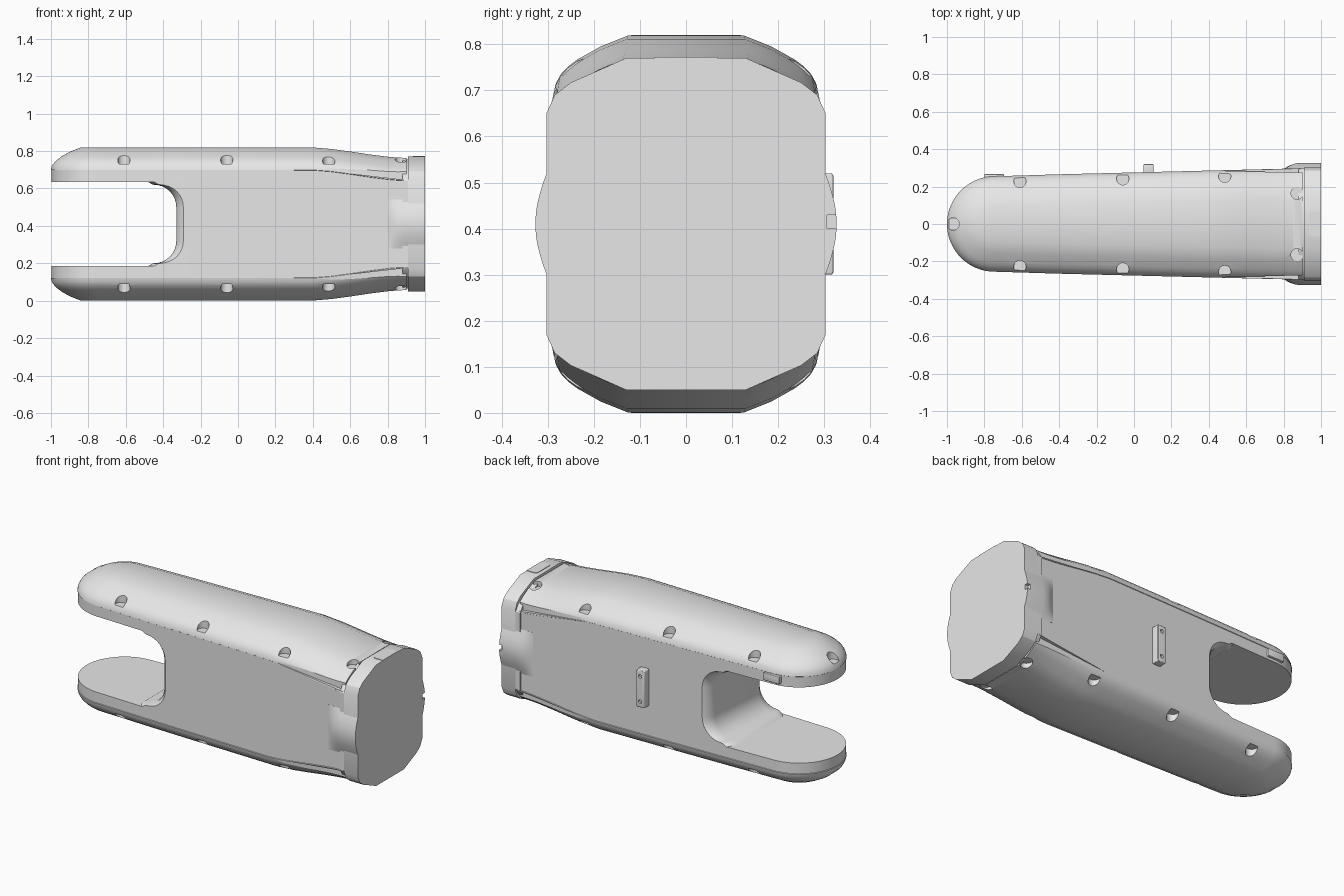
import bpy, bmesh, math

cube = bpy.data.objects.get("Cube")
if cube:
    bpy.data.objects.remove(cube, do_unlink=True)

MID = 0.41          # height of the mirror plane between the two prongs
NOSE_X, NOSE_R = -0.745, 0.255

grey = bpy.data.materials.new("light_grey")
grey.use_nodes = True
grey.diffuse_color = (0.8, 0.8, 0.8, 1)
grey.node_tree.nodes["Principled BSDF"].inputs["Base Color"].default_value = (0.8, 0.8, 0.8, 1)


def add_loft(bm, rings):
    """Bridge equal rings; close both ends with strips between mirrored points."""
    loops = [[bm.verts.new(p) for p in ring] for ring in rings]
    n = len(loops[0])
    for a, b in zip(loops, loops[1:]):
        for i in range(n):
            j = (i + 1) % n
            bm.faces.new((a[i], a[j], b[j], b[i]))
    for loop in (loops[0], loops[-1]):
        for i in range(n // 2 - 1):
            bm.faces.new((loop[i], loop[i + 1], loop[n - 2 - i], loop[n - 1 - i]))


def make(name, *lofts):
    bm = bmesh.new()
    for rings in lofts:
        add_loft(bm, rings)
    bmesh.ops.recalc_face_normals(bm, faces=bm.faces)
    mesh = bpy.data.meshes.new(name)
    bm.to_mesh(mesh)
    bm.free()
    mesh.materials.append(grey)
    obj = bpy.data.objects.new(name, mesh)
    bpy.context.collection.objects.link(obj)
    return obj


def box(x0, x1, y0, y1, z0, z1):
    return [[(x0, y0, z), (x1, y0, z), (x1, y1, z), (x0, y1, z)] for z in (z0, z1)]


def disc(x, y, r, n=24):
    return [(x + r * math.cos(2 * math.pi * (i + 0.5) / n),
             y + r * math.sin(2 * math.pi * (i + 0.5) / n)) for i in range(n)]


def cut(obj, cutter):
    mod = obj.modifiers.new("cut", "BOOLEAN")
    mod.operation, mod.solver, mod.object = "DIFFERENCE", "EXACT", cutter
    cutter.hide_render = True
    bake(obj)
    bpy.data.objects.remove(cutter, do_unlink=True)


def bake(obj):
    graph = bpy.context.evaluated_depsgraph_get()
    graph.update()
    mesh = bpy.data.meshes.new_from_object(obj.evaluated_get(graph))
    obj.modifiers.clear()
    obj.data = mesh


def bevel(obj, width):
    mod = obj.modifiers.new("bevel", "BEVEL")
    mod.width, mod.segments = width, 3
    bake(obj)


def half_width(x):
    return 0.257 + 0.025 * (x - NOSE_X)


def dip(x):
    t = min(max((x - 0.36) / 0.56, 0), 1)
    return 0.057 * t * t * (3 - 2 * t)


# Main body: tapered outline with a round nose, stacked with growing inset
def body_ring(inset, h):
    side = [0.9, 0.85, 0.8, 0.7, 0.6, 0.5, 0.4, 0, -0.4]
    pts = [(x, inset - half_width(x)) for x in side]
    r = NOSE_R - inset
    for i in range(33):
        a = math.pi * i / 32
        pts.append((NOSE_X - r * math.sin(a), -r * math.cos(a)))
    pts += [(x, half_width(x) - inset) for x in reversed(side)]
    s = 1 if h > 0 else -1
    return [(x, y, MID + h - s * dip(x)) for x, y in pts]


levels = [(0.003, 0.288), (0, 0.29), (0.004, 0.308), (0.014, 0.326), (0.03, 0.343),
          (0.05, 0.358), (0.1, 0.386), (0.16, 0.41)]
body = make("forked_body", [body_ring(d, -h) for d, h in reversed(levels)]
            + [body_ring(d, h) for d, h in levels])


# Fork opening with rounded corners, flared toward the sides
def gap_ring(y, flare):
    upper = [(-1.2, 0.225), (-0.48 + flare, 0.225), (-0.46 + flare, 0.212)]
    for i in range(9):
        a = math.pi / 2 * (1 - i / 8)
        upper.append((-0.45 + flare + 0.12 * math.cos(a), 0.09 + 0.12 * math.sin(a)))
    pts = upper + [(x, -h) for x, h in reversed(upper)]
    return [(x, y, MID + h) for x, h in pts]


flares = [(0.2, 0), (0.23, 0.008), (0.255, 0.025), (0.275, 0.05), (0.4, 0.05)]
cut(body, make("gap_cutter", [gap_ring(-y, f) for y, f in reversed(flares)]
               + [gap_ring(y, f) for y, f in flares]))

# Recessed cover flanks near the wrist end
flanks = []
for s in (-1, 1):
    for v in (-1, 1):
        rings = []
        for x, y, h in ((0.4, 0.287, 0.293), (0.95, 0.273, 0.23)):
            rings.append([(x, s * y, MID + v * h), (x, s * 0.4, MID + v * h),
                          (x, s * 0.4, MID + v * 0.45), (x, s * y, MID + v * 0.45)])
        flanks.append(rings)
cut(body, make("flank_cutter", *flanks))

# Screw pockets around both covers
spots = [(-0.967, 0, 0.32)]
for s in (-1, 1):
    spots += [(x, s * (half_width(x) - 0.032), 0.322) for x in (-0.61, -0.06, 0.485)]
    spots.append((0.872, s * 0.165, 0.325))
pockets = [[[(px, py, MID + v * h) for px, py in disc(x, y, 0.033)] for h in (floor, 0.5)]
           for x, y, floor in spots for v in (-1, 1)]
cut(body, make("pocket_cutter", *pockets))


# Wrist end plate and the recessed neck behind it
def plate_ring(x, half):
    right = [(y, -h) for y, h in half] + [(y, h) for y, h in reversed(half)]
    pts = right + [(-y, h) for y, h in reversed(right)]
    return [(x, y, MID + h) for y, h in pts]


plate = [(0.13, 0.36), (0.25, 0.307), (0.285, 0.28), (0.303, 0.24)]
neck = [(0.12, 0.346), (0.24, 0.292), (0.275, 0.268), (0.3, 0.23)]
make("end_plate", [plate_ring(x, plate) for x in (0.91, 1.0)])
make("recessed_neck", [plate_ring(x, neck) for x in (0.88, 0.95)])


# Swollen pads on both sides of the wrist end
def pad_ring(x, swell, s):
    n = 16
    pts = [(0.25, -0.132)]
    for i in range(n):
        t = i / (n - 1)
        pts.append((0.294 + 0.033 * swell * math.sin(math.pi * t), 0.132 * (2 * t - 1)))
    pts.append((0.25, 0.132))
    return [(x, s * y, MID + h) for y, h in pts]


stations = [(0.8, 0), (0.815, 0.3), (0.835, 0.62), (0.86, 0.88), (0.89, 1), (1.0, 1)]
for side, s in (("left_pad", 1), ("right_pad", -1)):
    pad = make(side, [pad_ring(x, f, s) for x, f in stations])
    if s > 0:
        cut(pad, make("notch_cutter", box(0.98, 1.1, 0.306, 0.4, 0.4, 0.43)))

# Label plate on top of the wrist end, with rounded inner corners
label = [(1.0, -0.068), (0.945, -0.068), (0.935, -0.058)]
label += [(x, -y) for x, y in reversed(label)]
make("top_inset_plate", [[(x, y, z) for x, y in label] for z in (0.765, 0.773)])

# Connector bar with two screw holes on the rear side
bar = make("connector_bar", box(0.05, 0.105, 0.26, 0.32, 0.3, 0.52))
bevel(bar, 0.006)
cut(bar, make("bar_hole_cutter", *[[[(x, y, z) for x, z in disc(0.078, c, 0.011, 16)]
                                    for y in (0.308, 0.35)] for c in (0.335, 0.485)]))

# Small clip on the upper prong
clip = make("prong_clip", box(-0.8, -0.695, 0.22, 0.267, 0.65, 0.695))
bevel(clip, 0.004)

# Smooth shading with kept edges
bpy.ops.object.select_all(action="DESELECT")
for obj in bpy.context.collection.objects:
    if obj.type == "MESH" and grey.name in obj.data.materials:
        obj.select_set(True)
        bpy.context.view_layer.objects.active = obj
bpy.ops.object.shade_smooth_by_angle(angle=math.radians(25))
